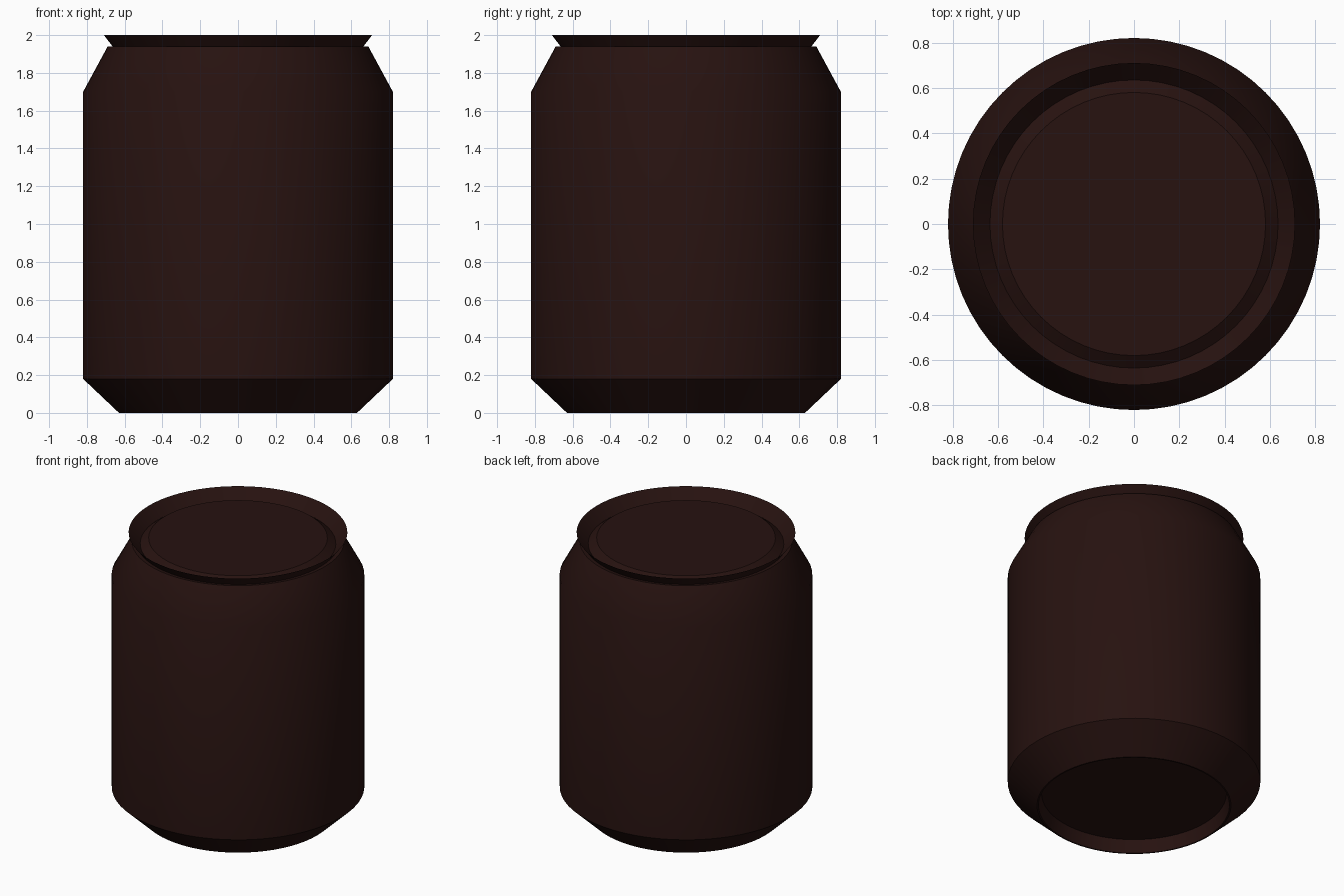
import bpy
import bmesh
import math
from mathutils import Matrix, Vector

cube = bpy.data.objects.get("Cube")
if cube:
    bpy.data.objects.remove(cube, do_unlink=True)

SIDES = 64

metal = bpy.data.materials.new("dark_maroon")
metal.use_nodes = True
colour = (0.02, 0.006, 0.005, 1)
metal.diffuse_color = colour
metal.node_tree.nodes["Principled BSDF"].inputs["Base Color"].default_value = colour


def lathe(name, profile):
    """Spin a (radius, height) profile around the z axis."""
    bm = bmesh.new()
    points = [bm.verts.new((r, 0, z)) for r, z in profile]
    edges = [bm.edges.new(pair) for pair in zip(points, points[1:])]
    bmesh.ops.spin(bm, geom=points + edges, cent=(0, 0, 0), axis=(0, 0, 1),
                   angle=math.tau, steps=SIDES, use_duplicate=False)
    bmesh.ops.remove_doubles(bm, verts=bm.verts, dist=0.0005)
    bmesh.ops.recalc_face_normals(bm, faces=bm.faces)
    mesh = bpy.data.meshes.new(name)
    bm.to_mesh(mesh)
    bm.free()
    mesh.materials.append(metal)
    obj = bpy.data.objects.new(name, mesh)
    bpy.context.collection.objects.link(obj)
    bpy.ops.object.select_all(action="DESELECT")
    obj.select_set(True)
    bpy.context.view_layer.objects.active = obj
    bpy.ops.object.shade_smooth_by_angle(angle=math.radians(30))
    return obj


# Closed can shell, from the recessed base up to the raised lid
base = [(0, 0.09), (0.60, 0.09), (0.62, 0), (0.63, 0)]
wall = [(0.82, 0.18), (0.82, 1.70), (0.69, 1.94)]
rim = [(0.66, 1.935), (0.71, 2.0)]
lid = [(0.635, 1.92), (0.58, 1.96), (0, 1.96)]
lathe("can", base + wall + rim + lid)
